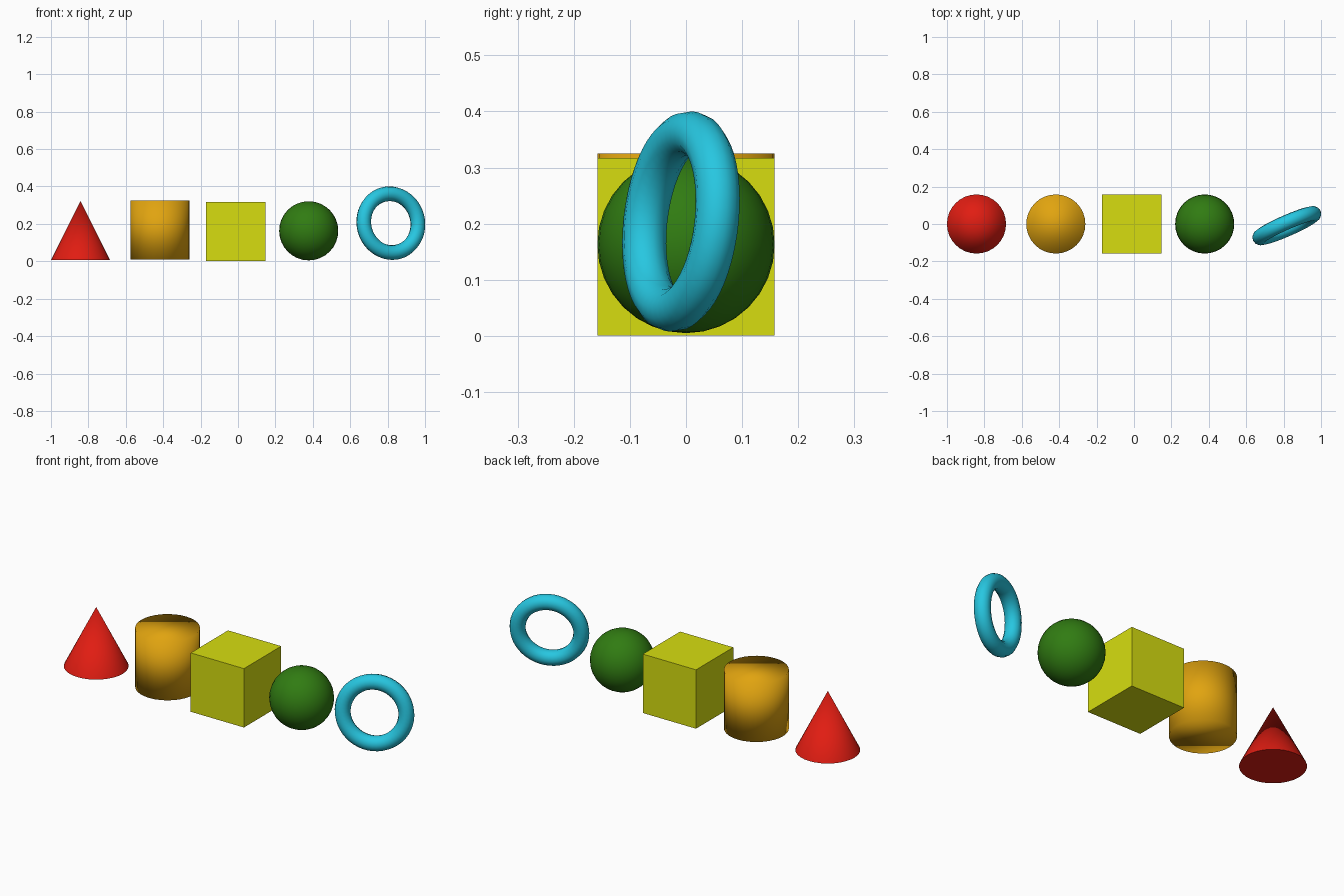
import bpy
from mathutils import Vector

if "Cube" in bpy.data.objects:
    bpy.data.objects.remove(bpy.data.objects["Cube"])

S = 0.158  # shared half-size of the primitives


def finish(name, color, smooth=None):
    """Name, shade and colour the active object."""
    obj = bpy.context.object
    obj.name = name
    if smooth == "all":
        bpy.ops.object.shade_smooth()
    elif smooth == "angle":
        bpy.ops.object.shade_smooth_by_angle()
    mat = bpy.data.materials.new(name + "_paint")
    mat.diffuse_color = (*color, 1)
    mat.use_nodes = True
    mat.node_tree.nodes["Principled BSDF"].inputs["Base Color"].default_value = mat.diffuse_color
    obj.data.materials.append(mat)
    return obj


# Red cone
bpy.ops.mesh.primitive_cone_add(vertices=32, radius1=S, depth=2 * S, location=(-0.842, 0, 0.165))
finish("cone", (0.75, 0.012, 0.006), "angle")

# Orange cylinder, smoothed across its caps
bpy.ops.mesh.primitive_cylinder_add(vertices=32, radius=S, depth=2 * S, location=(-0.418, 0, 0.167))
finish("cylinder", (0.75, 0.37, 0.005), "all")

# Yellow cube
bpy.ops.mesh.primitive_cube_add(size=2 * S, location=(-0.012, 0, 0.159))
finish("cube", (0.68, 0.73, 0.005))

# Green ball
bpy.ops.mesh.primitive_uv_sphere_add(segments=32, ring_count=16, radius=S, location=(0.378, 0, 0.163))
finish("ball", (0.03, 0.2, 0.006), "all")

# Blue ring, standing upright and turned slightly
axis = Vector((0.40, -0.91, 0.11))
bpy.ops.mesh.primitive_torus_add(
    major_segments=48, minor_segments=12, major_radius=S, minor_radius=S / 4,
    location=(0.817, -0.009, 0.204), rotation=axis.to_track_quat('Z', 'Y').to_euler())
finish("ring", (0.02, 0.57, 0.75), "all")
